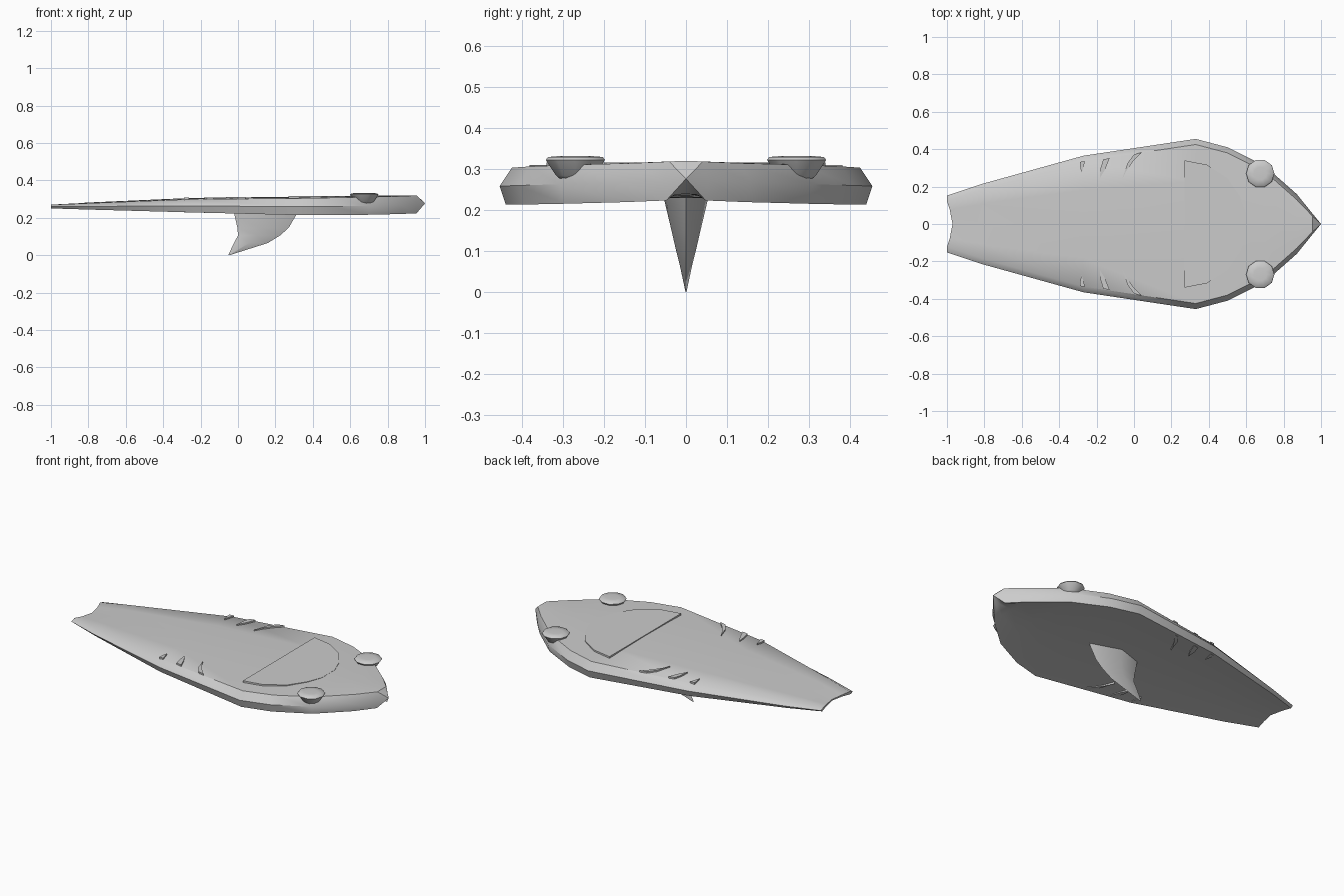
import bpy, bmesh, math

if "Cube" in bpy.data.objects:
    bpy.data.objects.remove(bpy.data.objects["Cube"])


def make(name, verts, faces, angle=35):
    me = bpy.data.meshes.new(name)
    me.from_pydata(verts, [], faces)
    bm = bmesh.new()
    bm.from_mesh(me)
    bmesh.ops.remove_doubles(bm, verts=bm.verts, dist=1e-5)
    bmesh.ops.recalc_face_normals(bm, faces=bm.faces)
    bm.to_mesh(me)
    bm.free()
    ob = bpy.data.objects.new(name, me)
    bpy.context.collection.objects.link(ob)
    bpy.ops.object.select_all(action='DESELECT')
    bpy.context.view_layer.objects.active = ob
    ob.select_set(True)
    bpy.ops.object.shade_smooth_by_angle(angle=math.radians(angle))
    return ob


def loft(name, rings, angle=35):
    n = len(rings[0])
    verts = [v for r in rings for v in r]
    faces = [(i * n + j, i * n + (j + 1) % n, (i + 1) * n + (j + 1) % n, (i + 1) * n + j)
             for i in range(len(rings) - 1) for j in range(n)]
    faces += [tuple(range(n)), tuple(range((len(rings) - 1) * n, len(rings) * n))]
    return make(name, verts, faces, angle)


def prism(name, outline, z0, z1):
    return loft(name, [[(x, y, z0) for x, y in outline], [(x, y, z1) for x, y in outline]])


# board: x, half width, edge top, centre top, rim bottom, centre x shift
stations = [
    (-1.0, .152, .270, .262, .250, .03),
    (-.81, .215, .277, .281, .244, 0),
    (-.27, .365, .298, .305, .229, 0),
    (.33, .455, .304, .313, .214, 0),
    (.5, .41, .307, .315, .214, 0),
    (.7, .31, .311, .317, .216, 0),
    (.87, .16, .315, .319, .220, 0),
    (.955, .055, .319, .320, .224, 0),
]
rings = []
for x, w, te, tc, zb, s in stations:
    zm = (te + zb) / 2
    rim = min(.03, w * .25)
    half = [(x, w, zm), (x, w - rim, te), (x + s / 2, w * .5, (te + 2 * tc) / 3)]
    low = [(x + s / 2, w * .5, zb + min(.014, (te - zb) * .2)), (x, w - rim / 2, zb)]
    flip = lambda pts: [(a, -b, c) for a, b, c in reversed(pts)]
    rings.append(half + [(x + s, 0, tc)] + flip(half)
                 + flip(low) + [(x + s, 0, zb + min(.016, (te - zb) * .25))] + low)
rings.append([(1, 0, .277)] * len(rings[0]))
n = len(rings[0])
verts = [v for r in rings for v in r]
faces = [(i * n + j, i * n + (j + 1) % n, (i + 1) * n + (j + 1) % n, (i + 1) * n + j)
         for i in range(len(rings) - 2) for j in range(n)]
k = (len(rings) - 2) * n
faces += [(k + j, k + (j + 1) % n, k + n) for j in range(n)]
# tail cap as a strip between deck and underside, keeps the notch clean
faces += [(0, 1, 11), (1, 2, 10, 11), (2, 3, 9, 10), (3, 4, 8, 9), (4, 5, 7, 8), (5, 6, 7)]
make("board", verts, faces, 40)

# mouth plate on the deck
arc = [(.27, .34), (.39, .317), (.5, .245), (.565, .15), (.6, .06)]
prism("mouth", arc + [(x, -y) for x, y in reversed(arc)], .300, .3165)

# gill slashes, passing through to the underside
gills = [
    ([(.04, .382), (.0, .372), (-.035, .325), (-.063, .24), (-.04, .285), (-.005, .335)], .222, .3105),
    ([(-.13, .353), (-.165, .345), (-.178, .30), (-.183, .245), (-.155, .29)], .225, .309),
    ([(-.262, .335), (-.29, .332), (-.287, .30), (-.28, .272)], .2285, .307),
]
for side, label in ((1, "left"), (-1, "right")):
    for i, (pts, z0, z1) in enumerate(gills):
        prism(f"gill_{label}_{i + 1}", [(x, side * y) for x, y in pts], z0, z1)

    # eye: round bowl with a shallow domed top
    eye = []
    for r, z in ((.03, .270), (.05, .285), (.076, .323), (.070, .330), (.035, .333)):
        eye.append([(.675 + r * math.cos(a * math.tau / 10),
                     side * .27 + r * math.sin(a * math.tau / 10), z) for a in range(10)])
    loft("eye_" + label, eye, 50)

# fin underneath: height, front x, back x, half thickness
fin = []
for z, f, b, t in ((.24, .32, -.022, .056), (.212, .31, -.018, .05), (.145, .27, -.003, .034),
                   (.105, .225, .0, .025), (.065, .16, -.022, .015), (.0, -.045, -.052, .001)):
    m = b + (f - b) * .45
    fin.append([(f, 0, z), (m, t, z), (b, 0, z), (m, -t, z)])
loft("fin", fin, 40)
